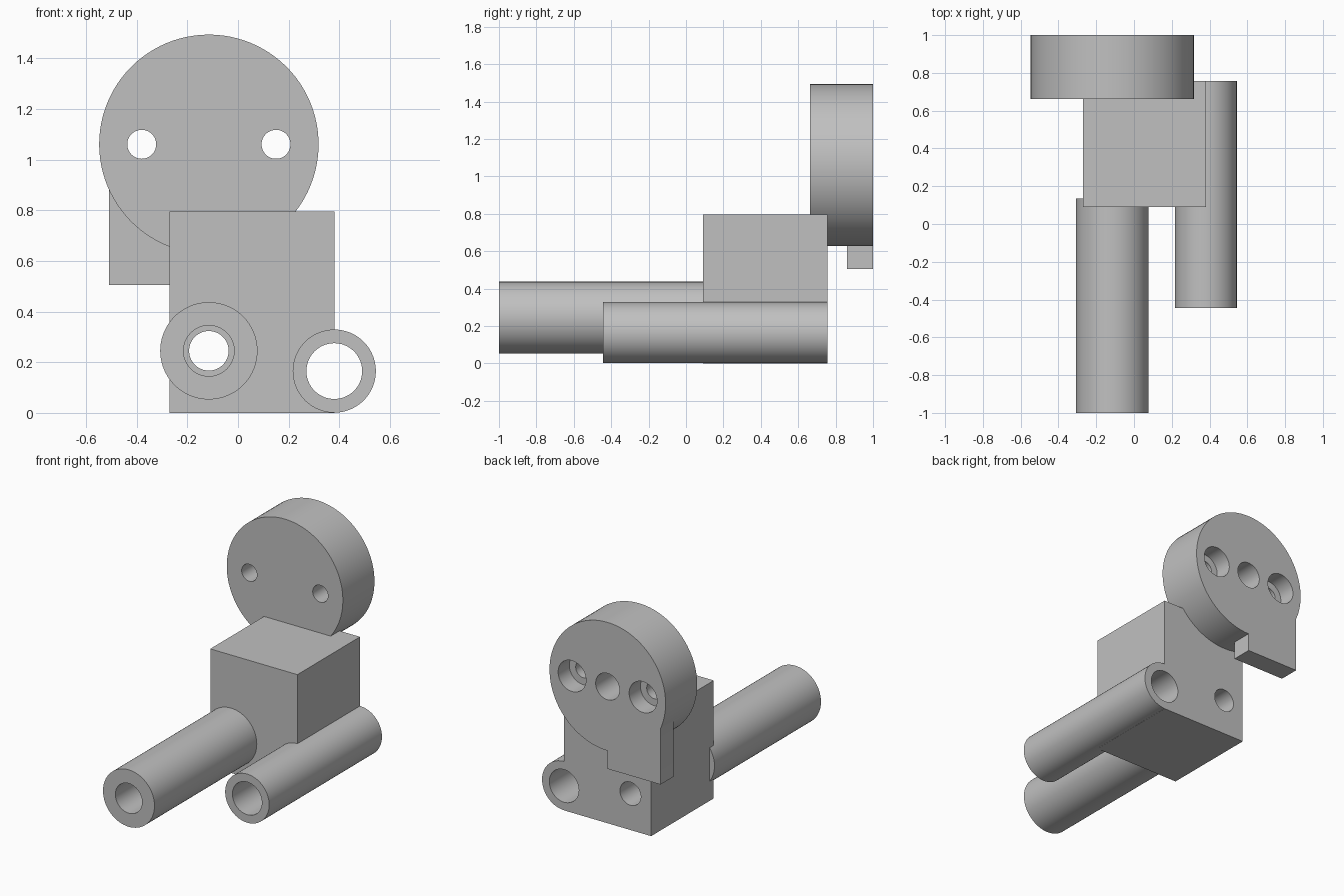
import bpy
import math

cube = bpy.data.objects.get("Cube")
if cube:
    bpy.data.objects.remove(cube, do_unlink=True)

# Single plain grey finish
grey = bpy.data.materials.new("plain grey")
grey.use_nodes = True
colour = (0.53, 0.53, 0.53, 1)
grey.diffuse_color = colour
grey.node_tree.nodes["Principled BSDF"].inputs["Base Color"].default_value = colour


def finish(name):
    obj = bpy.context.object
    obj.name = name
    obj.data.materials.append(grey)
    return obj


def rod(name, x, z, radius, y0, y1):
    """Cylinder running along y from y0 to y1."""
    bpy.ops.mesh.primitive_cylinder_add(
        vertices=96, radius=radius, depth=y1 - y0,
        location=(x, (y0 + y1) / 2, z), rotation=(math.pi / 2, 0, 0))
    return finish(name)


def box(name, low, high):
    bpy.ops.mesh.primitive_cube_add(
        size=1, location=[(a + b) / 2 for a, b in zip(low, high)])
    obj = finish(name)
    obj.scale = [b - a for a, b in zip(low, high)]
    bpy.ops.object.transform_apply(location=False, rotation=False, scale=True)
    return obj


def combine(target, tool, operation="DIFFERENCE"):
    """Apply a boolean and discard the tool."""
    mod = target.modifiers.new("combine", "BOOLEAN")
    mod.operation = operation
    mod.solver = "EXACT"
    mod.object = tool
    bpy.ops.object.select_all(action="DESELECT")
    bpy.context.view_layer.objects.active = target
    target.select_set(True)
    bpy.ops.object.modifier_apply(modifier=mod.name)
    bpy.data.objects.remove(tool, do_unlink=True)


def cut(target, *hole):
    combine(target, rod("cutter", *hole))


AXIS_X, AXIS_Z = -0.115, 0.245      # long tube
SIDE_X, SIDE_Z = 0.38, 0.165        # side tube
DISC_Z = 1.06
BACK = 0.757                        # rear face of the block

# Block with seats for both tubes and a narrow through hole
block = box("block", (-0.27, 0.09, 0), (0.38, BACK, 0.795))
cut(block, SIDE_X, SIDE_Z, 0.16, 0, 0.9)
cut(block, AXIS_X, AXIS_Z, 0.185, 0, 0.135)
cut(block, AXIS_X, AXIS_Z, 0.078, 0, 0.9)

# Long tube at the front
long_tube = rod("long_tube", AXIS_X, AXIS_Z, 0.192, -1, 0.135)
cut(long_tube, AXIS_X, AXIS_Z, 0.1, -1.1, 0.2)

# Side tube along the block edge
side_tube = rod("side_tube", SIDE_X, SIDE_Z, 0.164, -0.445, BACK)
cut(side_tube, SIDE_X, SIDE_Z, 0.11, -0.6, 0.9)

# Upright disc with a rear tab
disc = rod("disc", AXIS_X, DISC_Z, 0.433, 0.663, 1)
tab = box("tab", (-0.51, 0.86, 0.505), (AXIS_X, 1, 0.9))
combine(disc, tab, "UNION")

# Counterbored screw holes and a blind centre hole
for side in (-1, 1):
    hole_x = AXIS_X + side * 0.265
    cut(disc, hole_x, DISC_Z, 0.057, 0.5, 1.1)
    cut(disc, hole_x, DISC_Z, 0.104, 0.88, 1.1)
cut(disc, AXIS_X, DISC_Z, 0.089, 0.8, 1.1)

# Smooth round walls, sharp edges
bpy.ops.object.select_all(action="DESELECT")
for part in (block, long_tube, side_tube, disc):
    part.select_set(True)
    bpy.context.view_layer.objects.active = part
bpy.ops.object.shade_smooth_by_angle(angle=math.radians(30))
